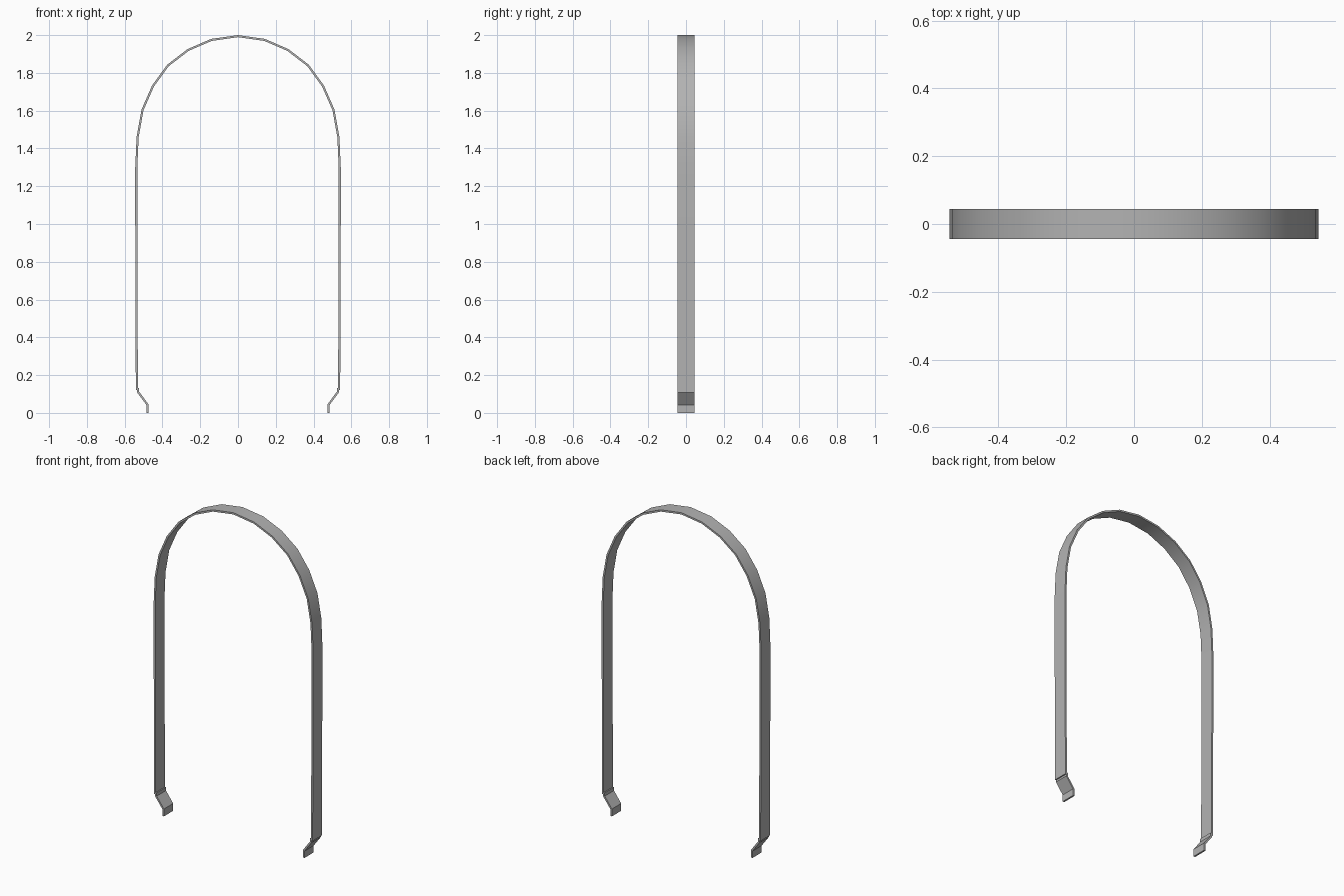
import bpy, bmesh, math
from mathutils import Vector

if "Cube" in bpy.data.objects:
    bpy.data.objects.remove(bpy.data.objects["Cube"], do_unlink=True)

WIDTH = 0.09

metal = bpy.data.materials.new("grey metal")
metal.use_nodes = True
metal.diffuse_color = (0.45, 0.45, 0.45, 1)
metal.node_tree.nodes["Principled BSDF"].inputs["Base Color"].default_value = (0.45, 0.45, 0.45, 1)


def inner_line(path, thickness):
    """Offset a path to the right of its direction, with mitred corners."""
    result = []
    for i, p in enumerate(path):
        normals = []
        for a, b in ((i - 1, i), (i, i + 1)):
            if a >= 0 and b < len(path):
                d = (path[b] - path[a]).normalized()
                normals.append(Vector((d.y, -d.x)))
        n = sum(normals, Vector((0, 0))).normalized()
        result.append(p + n * thickness / n.dot(normals[0]))
    return result


def strip(name, points, thickness, side=1):
    """Flat metal strip that follows an outer (x, z) path."""
    path = [Vector(p) for p in points]
    outline = path + inner_line(path, thickness)[::-1]
    count = len(outline)
    bm = bmesh.new()
    front, back = [[bm.verts.new((side * p.x, y, p.y)) for p in outline]
                   for y in (-WIDTH / 2, WIDTH / 2)]
    for i in range(count):
        j = (i + 1) % count
        bm.faces.new((front[i], front[j], back[j], back[i]))
    # Edge faces, one quad per segment
    for i in range(len(path) - 1):
        a, b = count - 2 - i, count - 1 - i
        for row in (front, back):
            bm.faces.new((row[i], row[i + 1], row[a], row[b]))
    bmesh.ops.recalc_face_normals(bm, faces=bm.faces)
    mesh = bpy.data.meshes.new(name)
    bm.to_mesh(mesh)
    bm.free()
    mesh.materials.append(metal)
    obj = bpy.data.objects.new(name, mesh)
    bpy.context.collection.objects.link(obj)
    bpy.ops.object.select_all(action='DESELECT')
    obj.select_set(True)
    bpy.context.view_layer.objects.active = obj
    bpy.ops.object.shade_smooth_by_angle(angle=math.radians(30))


# Arched band: right half from the crown down, mirrored for the other half
half = [(0.142, 1.98), (0.267, 1.926), (0.375, 1.843), (0.455, 1.733),
        (0.511, 1.605), (0.537, 1.46), (0.544, 1.3), (0.544, 1.0), (0.541, 0.12)]
strip("arched_band", [(-x, z) for x, z in reversed(half)] + [(0, 2)] + half, 0.011)

# Cranked feet lapped against the inside of the band ends
foot = [(0.534, 0.132), (0.534, 0.108), (0.485, 0.042), (0.485, 0)]
for side, label in ((1, "left"), (-1, "right")):
    strip(label + "_foot", foot, 0.011, side)
